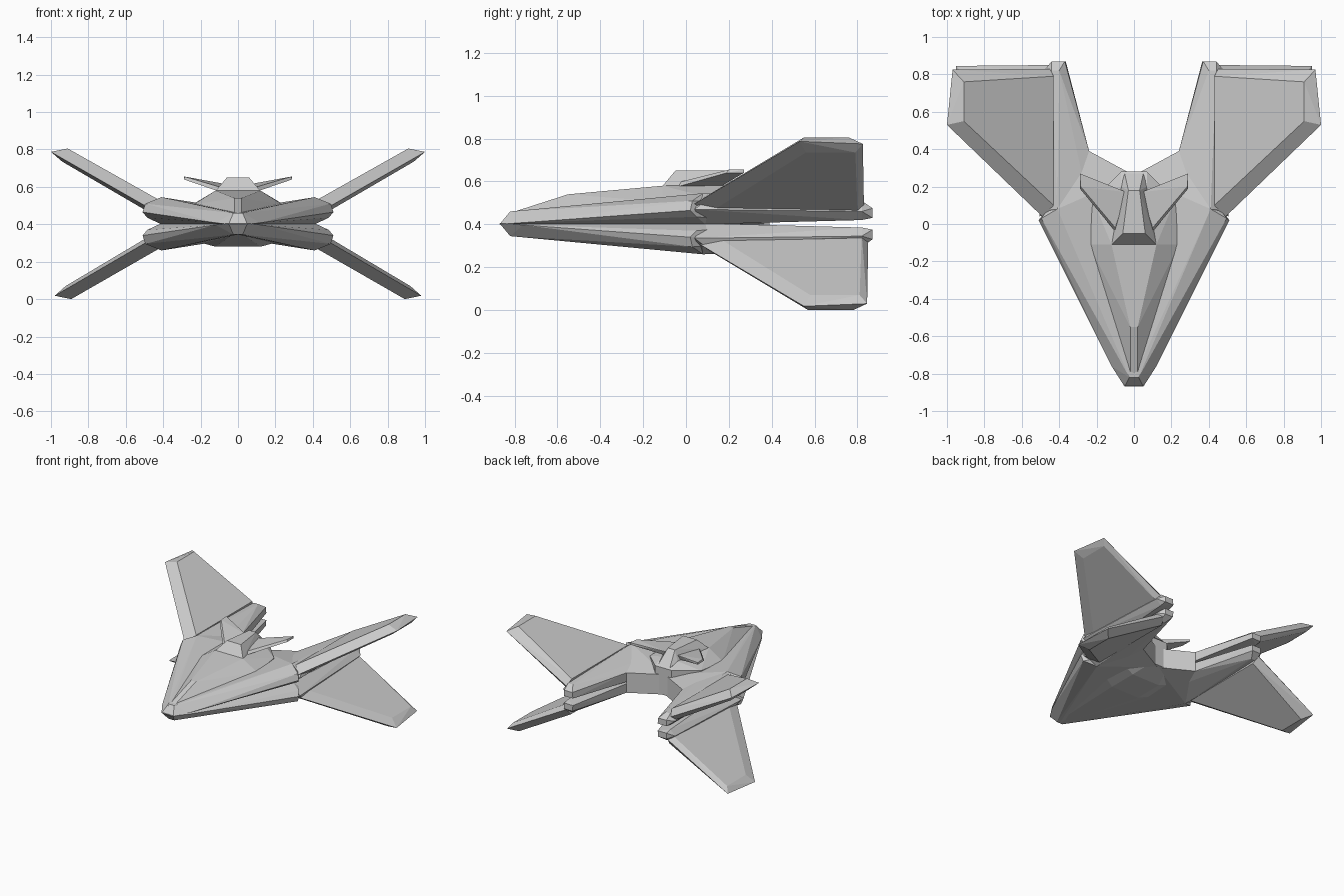
import bpy, bmesh, math


def shell(name, pts):
    """Flat-faced solid wrapped tightly around a few corner points."""
    bm = bmesh.new()
    for p in pts:
        bm.verts.new(p)
    r = bmesh.ops.convex_hull(bm, input=bm.verts[:])
    junk = {g for g in r["geom_interior"] + r["geom_unused"]
            if isinstance(g, bmesh.types.BMVert)}
    bmesh.ops.delete(bm, geom=list(junk), context='VERTS')
    bmesh.ops.dissolve_limit(bm, angle_limit=math.radians(2),
                             verts=bm.verts[:], edges=bm.edges[:])
    bmesh.ops.recalc_face_normals(bm, faces=bm.faces[:])
    me = bpy.data.meshes.new(name)
    bm.to_mesh(me)
    bm.free()
    ob = bpy.data.objects.new(name, me)
    bpy.context.collection.objects.link(ob)
    return ob


def flip_x(pts):
    return [(-x, y, z) for x, y, z in pts]


def pair(name, pts):
    shell(name + "_right", pts)
    shell(name + "_left", flip_x(pts))


def quad(name, pts, shift=0.0, scale=1.0):
    """Upper pair plus the mirrored lower pair."""
    pair("upper_" + name, pts)
    pair("lower_" + name, [(x * scale, y + shift, 0.805 - z) for x, y, z in pts])


def centre(name, pts):
    shell(name, pts + flip_x(pts))


# Arrowhead hull halves, from nose to shoulders
quad("hull", [
    (0, -0.87, 0.40), (0.05, -0.87, 0.40), (0.12, -0.76, 0.408),
    (0.025, -0.82, 0.46), (0, -0.82, 0.46),
    (0.51, 0.02, 0.465), (0.495, 0.03, 0.51), (0.41, 0.08, 0.545),
    (0.485, 0.05, 0.435), (0.41, 0.09, 0.40), (0.24, 0.39, 0.40),
    (0.24, 0.39, 0.48), (0.22, 0.13, 0.505), (0, 0.26, 0.40), (0, 0.26, 0.48)])

# Rear pods carrying the wings
quad("pod", [
    (0.41, 0.08, 0.545), (0.505, 0.04, 0.47), (0.49, 0.08, 0.50),
    (0.41, 0.08, 0.40), (0.24, 0.39, 0.41), (0.24, 0.39, 0.48),
    (0.25, 0.14, 0.50), (0.36, 0.82, 0.43), (0.36, 0.82, 0.47),
    (0.40, 0.82, 0.51), (0.44, 0.82, 0.51), (0.48, 0.82, 0.46),
    (0.44, 0.82, 0.42), (0.365, 0.87, 0.43), (0.44, 0.87, 0.43),
    (0.44, 0.87, 0.475), (0.37, 0.87, 0.475)])

# Four bevelled wings
quad("wing", [
    (0.43, 0.10, 0.535), (0.91, 0.55, 0.805), (0.91, 0.76, 0.805), (0.43, 0.79, 0.535),
    (0.48, 0.03, 0.49), (1.00, 0.53, 0.787), (0.97, 0.825, 0.775), (0.45, 0.83, 0.49),
    (0.46, 0.11, 0.455), (0.94, 0.56, 0.735), (0.94, 0.79, 0.735), (0.46, 0.80, 0.455)],
    shift=0.02, scale=0.98)

# Raised spine
centre("fuselage", [
    (0.02, -0.83, 0.45), (0.02, -0.55, 0.54), (0.12, -0.11, 0.58),
    (0.24, -0.11, 0.505), (0.22, 0.13, 0.52), (0.07, 0.20, 0.58),
    (0.07, 0.28, 0.54), (0.07, 0.28, 0.33), (0.22, 0.13, 0.40)])

# Tail block behind the spine
centre("tail_block", [
    (0.12, -0.11, 0.578), (0.06, -0.05, 0.65), (0.03, 0.18, 0.65),
    (0.07, 0.20, 0.575), (0.05, 0.27, 0.55)])

# Small swept fins
pair("fin", [
    (0.10, -0.04, 0.575), (0.10, -0.02, 0.60), (0.04, 0.17, 0.61),
    (0.05, 0.16, 0.575), (0.29, 0.19, 0.640), (0.29, 0.27, 0.640),
    (0.285, 0.20, 0.655), (0.29, 0.27, 0.655)])

# Belly plate
centre("belly", [
    (0.02, -0.82, 0.35), (0.12, -0.10, 0.28), (0.12, 0.13, 0.28),
    (0.23, -0.05, 0.31), (0.22, 0.15, 0.31), (0.07, 0.28, 0.33),
    (0.07, 0.28, 0.42), (0.22, 0.15, 0.40)])
